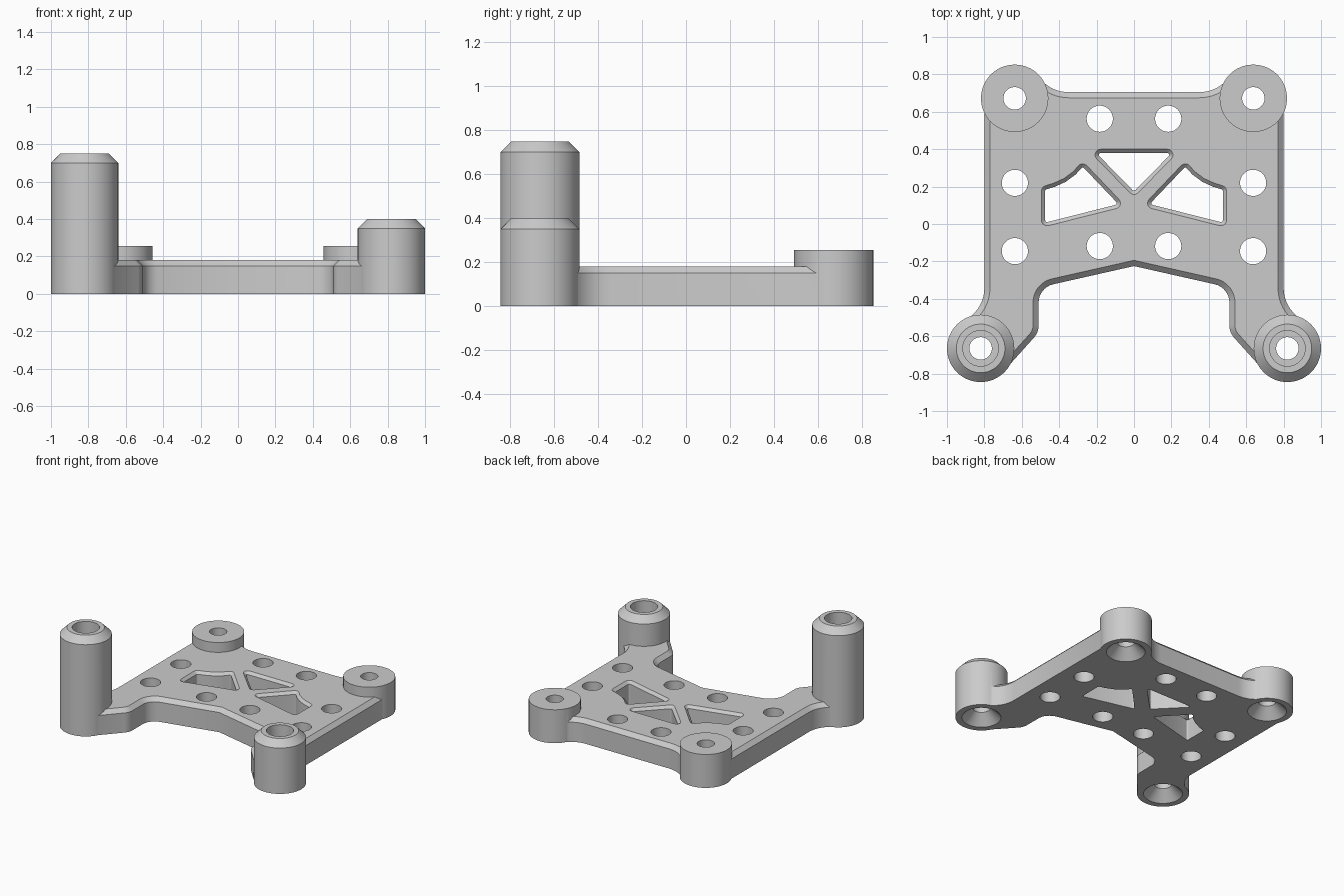
import bpy, bmesh, math
from mathutils import Vector

cube = bpy.data.objects.get("Cube")
if cube:
    bpy.data.objects.remove(cube, do_unlink=True)

grey = bpy.data.materials.new("plain grey")
grey.use_nodes = True
grey.diffuse_color = (0.6, 0.6, 0.6, 1)
grey.node_tree.nodes["Principled BSDF"].inputs["Base Color"].default_value = (0.6, 0.6, 0.6, 1)


def make_object(name, bm):
    bmesh.ops.recalc_face_normals(bm, faces=bm.faces)
    mesh = bpy.data.meshes.new(name)
    bm.to_mesh(mesh)
    bm.free()
    mesh.materials.append(grey)
    obj = bpy.data.objects.new(name, mesh)
    bpy.context.collection.objects.link(obj)
    return obj


def loft(name, loops):
    """Closed solid through matching rings of points."""
    bm = bmesh.new()
    rings = [[bm.verts.new(p) for p in loop] for loop in loops]
    n = len(rings[0])
    for a, b in zip(rings, rings[1:]):
        for i in range(n):
            j = (i + 1) % n
            bm.faces.new((a[i], a[j], b[j], b[i]))
    bm.faces.new(rings[0][::-1])
    bm.faces.new(rings[-1])
    return make_object(name, bm)


def lathe(name, x, y, profile, sides=64):
    """Solid of revolution about a vertical axis; profile is (radius, z)."""
    turns = [2 * math.pi * i / sides for i in range(sides)]
    return loft(name, [[(x + r * math.cos(t), y + r * math.sin(t), z) for t in turns]
                       for r, z in profile])


def rounded(corners, steps=8):
    """Polygon with each corner (x, y, radius) replaced by a tangent arc."""
    points = []
    for i, (x, y, r) in enumerate(corners):
        p = Vector((x, y))
        if r == 0:
            points.append(p)
            continue
        u = (Vector(corners[i - 1][:2]) - p).normalized()
        v = (Vector(corners[(i + 1) % len(corners)][:2]) - p).normalized()
        half = u.angle(v) / 2
        centre = p + (u + v).normalized() * (r / math.sin(half))
        start = p + u * (r / math.tan(half)) - centre
        end = p + v * (r / math.tan(half)) - centre
        sweep = math.pi - 2 * half
        for k in range(steps + 1):
            t = k / steps
            arc = start * math.sin((1 - t) * sweep) + end * math.sin(t * sweep)
            points.append(centre + arc / math.sin(sweep))
    return points


def offset(points, d):
    """Move a counter-clockwise polygon's edges inwards by d."""
    result = []
    for i, p in enumerate(points):
        a = (p - points[i - 1]).normalized()
        b = (points[(i + 1) % len(points)] - p).normalized()
        na, nb = Vector((-a.y, a.x)), Vector((-b.y, b.x))
        result.append(p + (na + nb) * (d / (1 + na.dot(nb))))
    return result


def at(points, z):
    return [(p.x, p.y, z) for p in points]


def combine(target, other, operation):
    mod = target.modifiers.new(operation.lower(), 'BOOLEAN')
    mod.operation = operation
    mod.solver = 'EXACT'
    mod.object = other
    bpy.context.view_layer.objects.active = target
    bpy.ops.object.modifier_apply(modifier=mod.name)
    bpy.data.objects.remove(other, do_unlink=True)


TOP, BEVEL = 0.18, 0.03
FRONT, BACK = (0.82, -0.665), (0.638, 0.672)

# Plate with two front legs and a bevelled upper rim; its corners end inside the posts
half = [(0.51, -0.34, 0.1), (0.51, -0.58, 0.1), (0.69, -0.78, 0), (0.80, -0.74, 0),
        (0.93, -0.53, 0), (0.80, -0.448, 0.19), (0.80, 0.65, 0), (0.60, 0.76, 0),
        (0.525, 0.80, 0), (0.436, 0.705, 0.2)]
outline = rounded([(0, -0.225, 0)] + half + [(-x, y, r) for x, y, r in reversed(half)])
bracket = loft("bracket_plate", [at(outline, 0), at(outline, TOP - BEVEL),
                                 at(offset(outline, BEVEL), TOP)])

# Corner posts: tall right, short left, low flat pair at the back
for side, height in ((-1, 0.75), (1, 0.40)):
    combine(bracket, lathe("front_post", side * FRONT[0], FRONT[1],
            [(0.18, 0), (0.18, height - 0.05), (0.13, height)]), 'UNION')
for side in (-1, 1):
    combine(bracket, lathe("back_post", side * BACK[0], BACK[1],
            [(0.18, 0), (0.18, 0.255)]), 'UNION')

# Post bores: countersunk below, front ones counterbored above
for side, height in ((-1, 0.75), (1, 0.40)):
    combine(bracket, lathe("front_bore", side * FRONT[0], FRONT[1],
            [(0.145, -0.01), (0.06, 0.075), (0.06, height - 0.2),
             (0.095, height - 0.2), (0.095, height + 0.1)]), 'DIFFERENCE')
for side in (-1, 1):
    combine(bracket, lathe("back_bore", side * BACK[0], BACK[1],
            [(0.145, -0.01), (0.06, 0.075), (0.06, 0.4)]), 'DIFFERENCE')

# Plain round holes through the plate
for x, y in ((0.183, 0.563), (0.637, 0.22), (0.637, -0.145), (0.183, -0.118)):
    for side in (-1, 1):
        combine(bracket, lathe("round_hole", side * x, y,
                [(0.07, -0.1), (0.07, 0.3)], 48), 'DIFFERENCE')


# Three windows with a bevelled upper rim
def cut_window(corners):
    edge = rounded(corners, 5)
    inner = offset(edge, 0.02)
    combine(bracket, loft("window", [at(inner, -0.1), at(inner, TOP - 0.02), at(edge, TOP),
                                     at(edge, 0.3)]), 'DIFFERENCE')


cut_window([(0, 0.145, 0.03), (0.25, 0.40, 0.03), (-0.25, 0.40, 0.03)])
wing = [(0.495, -0.018, 0.03), (0.495, 0.198, 0.03), (0.43, 0.218, 0), (0.375, 0.243, 0),
        (0.325, 0.28, 0), (0.275, 0.336, 0.03), (0.045, 0.095, 0.03)]
cut_window(wing)
cut_window([(-x, y, r) for x, y, r in reversed(wing)])

bpy.ops.object.select_all(action='DESELECT')
bracket.select_set(True)
bpy.context.view_layer.objects.active = bracket
bpy.ops.object.shade_smooth_by_angle(angle=math.radians(30))
